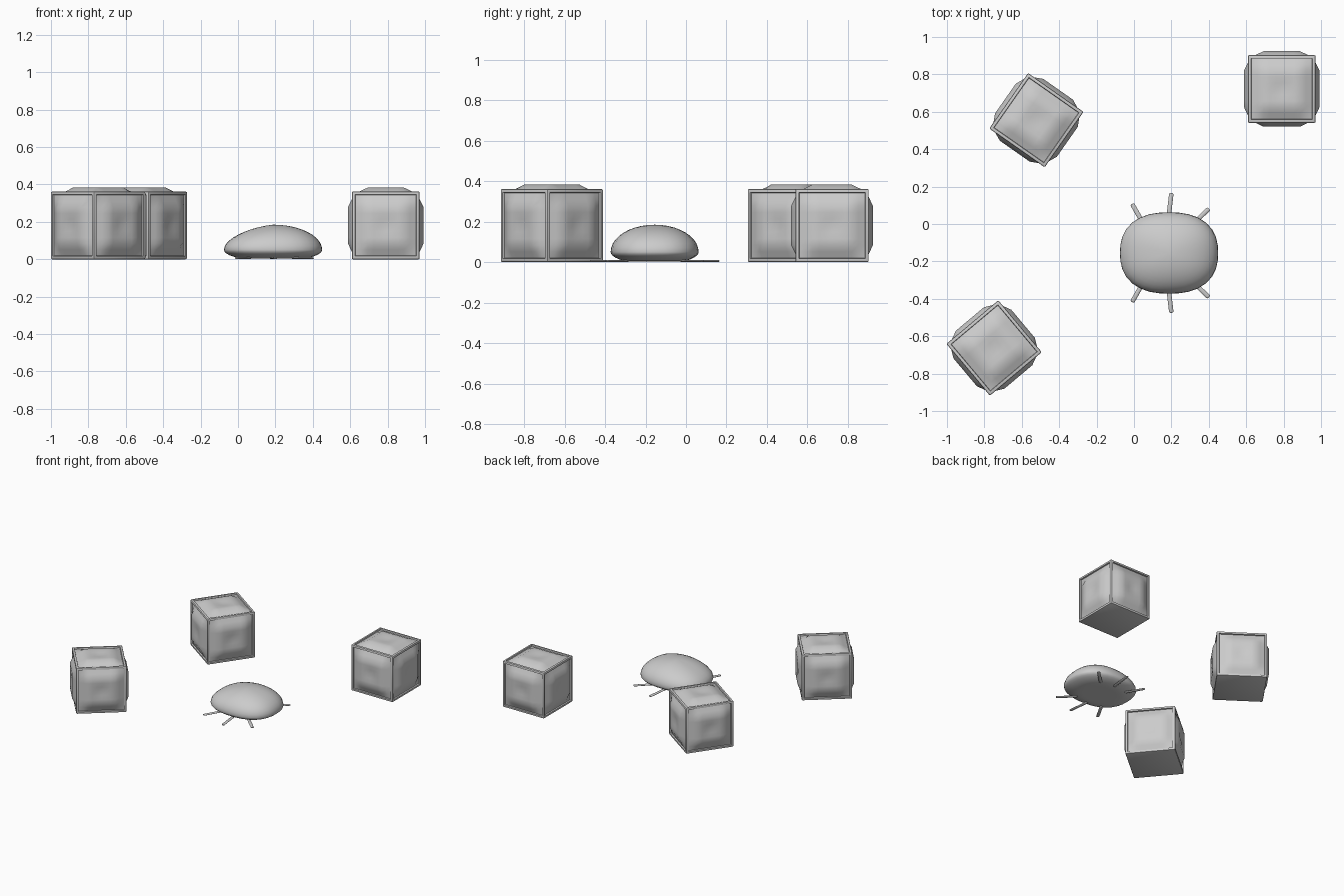
import bpy, bmesh, math
from mathutils import Matrix, Vector

if "Cube" in bpy.data.objects:
    bpy.data.objects.remove(bpy.data.objects["Cube"], do_unlink=True)

grey = bpy.data.materials.new("plain grey")
grey.use_nodes = True
GREY = (0.6, 0.6, 0.6, 1)
grey.diffuse_color = GREY
grey.node_tree.nodes["Principled BSDF"].inputs["Base Color"].default_value = GREY


def finish(bm, name, angle=40):
    mesh = bpy.data.meshes.new(name)
    bm.to_mesh(mesh)
    bm.free()
    mesh.materials.append(grey)
    obj = bpy.data.objects.new(name, mesh)
    bpy.context.collection.objects.link(obj)
    bpy.ops.object.select_all(action='DESELECT')
    obj.select_set(True)
    bpy.context.view_layer.objects.active = obj
    bpy.ops.object.shade_smooth_by_angle(angle=math.radians(angle))
    return obj


HALF = 0.181
RIM = 0.021


def box_frame(name):
    # Rounded rim on five sides, plain flat bottom
    bm = bmesh.new()
    bmesh.ops.create_cube(bm, size=2 * HALF)
    bmesh.ops.bevel(bm, geom=bm.edges[:], offset=0.007, segments=2,
                    profile=0.5, affect='EDGES')
    bm.normal_update()
    sides = [f for f in bm.faces if f.calc_area() > HALF ** 2 and f.normal.z > -0.5]
    bmesh.ops.inset_individual(bm, faces=sides, thickness=RIM - 0.007)
    bmesh.ops.inset_individual(bm, faces=sides, thickness=0.004, depth=-0.012)
    return finish(bm, name)


def cushion(a, b):
    # Padded height: sloping border, flat middle, soft dimple in the centre
    def slope(t):
        return min(1, (1 - abs(t)) / 0.4)
    dimple = 0.009 * math.exp(-(a * a + b * b) / 0.06)
    return HALF - 0.01 + 0.031 * slope(a) * slope(b) - dimple


def box_panels(name):
    bm = bmesh.new()
    turns = [Matrix.Identity(3)]
    for i in range(4):
        turns.append(Matrix.Rotation(i * math.pi / 2, 3, 'Z')
                     @ Matrix.Rotation(math.pi / 2, 3, 'X'))
    for turn in turns:
        grid = bmesh.ops.create_grid(bm, x_segments=10, y_segments=10, size=1)
        for v in grid["verts"]:
            a, b = v.co.x, v.co.y
            r = HALF - RIM + 0.002
            v.co = turn @ Vector((a * r, b * r, cushion(a, b)))
    return finish(bm, name)


# Three padded boxes
BOXES = {"right_front": (-0.748, -0.663, 40),
         "right_back": (-0.522, 0.555, -35),
         "left_back": (0.79, 0.722, 0)}
for place, (x, y, turn) in BOXES.items():
    for part in (box_frame("box_frame_" + place), box_panels("box_panels_" + place)):
        part.location = (x, y, HALF)
        part.rotation_euler.z = math.radians(turn)

# Domed bug body with a flattened belly
CX, CY = 0.1875, -0.155
bm = bmesh.new()
bmesh.ops.create_uvsphere(bm, u_segments=32, v_segments=20, radius=1)
for v in bm.verts:
    u, t, w = v.co
    r = math.hypot(u, t)
    if r > 1e-5:
        # Squarer outline seen from above
        p = 2.4
        k = r / (abs(u) ** p + abs(t) ** p) ** (1 / p)
    else:
        k = 1
    if w > 0:
        z = 0.05 + 0.135 * w * (1 + 0.2 * min(u, 0))
    else:
        z = 0.05 - 0.047 * min(1, -1.3 * w)
    v.co = (CX + 0.2625 * u * k, CY + 0.2175 * t * k, z)
finish(bm, "bug_body", 60)


def leg(name, start, end):
    # Thin flattened rod lying on the ground
    a, b = Vector(start), Vector(end)
    d = b - a
    bm = bmesh.new()
    bmesh.ops.create_cone(bm, cap_ends=True, segments=10, radius1=0.012,
                          radius2=0.012, depth=d.length)
    tips = [f for f in bm.faces if abs(f.normal.z) > 0.9]
    edges = {e for f in tips for e in f.edges}
    bmesh.ops.bevel(bm, geom=list(edges), offset=0.007, segments=2,
                    profile=0.5, affect='EDGES')
    bm.transform(Matrix.Rotation(math.pi / 2, 4, 'Y'))
    bm.transform(Matrix.Diagonal((1, 1, 0.45, 1)))
    bm.transform(Matrix.Rotation(math.atan2(d.y, d.x), 4, 'Z'))
    mid = (a + b) / 2
    bm.transform(Matrix.Translation((mid.x, mid.y, 0.006)))
    finish(bm, name, 60)


# Three legs on each side, mirrored across the body
LEGS = {"rear": ((0.065, 0.13), (-0.01, 0.262)),
        "middle": ((0.18, 0.15), (0.2, 0.32)),
        "fore": ((0.29, 0.13), (0.4, 0.237))}
for sign, side in ((1, "back"), (-1, "front")):
    for kind, (s, e) in LEGS.items():
        leg(f"bug_leg_{kind}_{side}", (s[0], CY + sign * s[1]), (e[0], CY + sign * e[1]))
